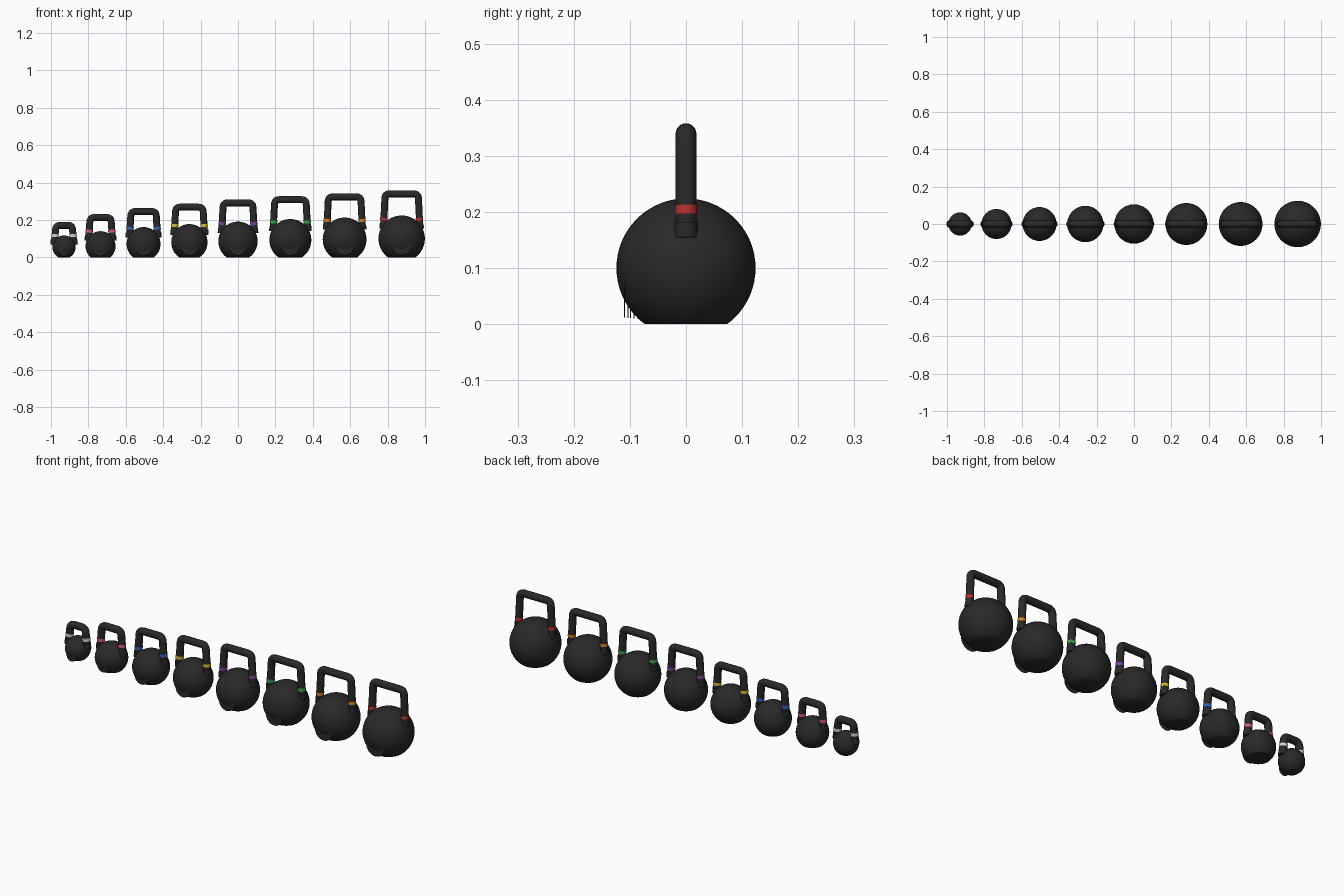
import bpy, bmesh, math
from mathutils import Matrix, Vector

cube = bpy.data.objects.get("Cube")
if cube:
    bpy.data.objects.remove(cube, do_unlink=True)


def material(name, rgb):
    m = bpy.data.materials.new(name)
    m.use_nodes = True
    m.diffuse_color = (*rgb, 1)
    m.node_tree.nodes["Principled BSDF"].inputs["Base Color"].default_value = (*rgb, 1)
    return m


BLACK = material("cast iron black", (0.022, 0.022, 0.022))


def finish(bm, name, mat, x):
    bmesh.ops.recalc_face_normals(bm, faces=bm.faces)
    mesh = bpy.data.meshes.new(name)
    bm.to_mesh(mesh)
    bm.free()
    ob = bpy.data.objects.new(name, mesh)
    bpy.context.collection.objects.link(ob)
    ob.location.x = x
    mesh.materials.append(mat)
    bpy.ops.object.select_all(action='DESELECT')
    ob.select_set(True)
    bpy.context.view_layer.objects.active = ob
    bpy.ops.object.shade_smooth_by_angle(angle=math.radians(40))
    return ob


def tube(name, path, radius, mat, x, sides=24):
    """Round bar swept along a path in the xz plane, with closed ends."""
    bm = bmesh.new()
    rings = []
    for i, p in enumerate(path):
        d = (path[min(i + 1, len(path) - 1)] - path[max(i - 1, 0)]).normalized()
        side = Vector((d.z, 0, -d.x))
        ring = []
        for k in range(sides):
            a = math.tau * k / sides
            ring.append(bm.verts.new(p + radius * (math.cos(a) * side + math.sin(a) * Vector((0, 1, 0)))))
        rings.append(ring)
    for a, b in zip(rings, rings[1:]):
        for k in range(sides):
            j = (k + 1) % sides
            bm.faces.new((a[k], a[j], b[j], b[k]))
    bm.faces.new(rings[0])
    bm.faces.new(rings[-1])
    return finish(bm, name, mat, x)


def body(x, r, centre):
    # ball with a flat cut base
    bm = bmesh.new()
    bmesh.ops.create_uvsphere(bm, u_segments=56, v_segments=32, radius=r,
                              matrix=Matrix.Translation((0, 0, centre)))
    cut = bmesh.ops.bisect_plane(bm, geom=bm.verts[:] + bm.edges[:] + bm.faces[:],
                                 plane_co=(0, 0, 0), plane_no=(0, 0, -1), clear_outer=True)
    rim = [e for e in cut["geom_cut"] if isinstance(e, bmesh.types.BMEdge)]
    bmesh.ops.edgeloop_fill(bm, edges=rim)
    finish(bm, "body", BLACK, x)


def front_disc(x, r):
    # thin round plate that the ball bulges through
    bm = bmesh.new()
    place = Matrix.Translation((0, -0.885 * r, 0.52 * r)) @ Matrix.Rotation(math.pi / 2, 4, 'X')
    bmesh.ops.create_cone(bm, cap_ends=True, segments=48, radius1=0.425 * r, radius2=0.425 * r,
                          depth=0.002, matrix=place)
    finish(bm, "front_disc", BLACK, x)


BAR = 0.0185


def kettlebell(x, r, centre, height, half, band_z, mat):
    body(x, r, centre)
    front_disc(x, r)

    # leg centre line, splayed outwards towards the bottom
    top = height - BAR
    foot = Vector((half - BAR + 0.009, 0, band_z - 0.05))
    shoulder = Vector((half - BAR, 0, top))
    leg = (shoulder - foot).normalized()

    def at(z):
        return foot + leg * ((z - foot.z) / leg.z)

    # handle with rounded shoulders
    bend = 0.024
    start, end = shoulder - leg * bend, shoulder - Vector((bend, 0, 0))
    right = [foot + leg * 0.004]
    for i in range(9):
        t = i / 8
        right.append(start.lerp(shoulder, t).lerp(shoulder.lerp(end, t), t))
    left = [Vector((-p.x, 0, p.z)) for p in reversed(right)]
    tube("handle", right + left, BAR, BLACK, x)

    # coloured bands and foot collars on both legs
    for s, label in ((1, "left"), (-1, "right")):
        def leg_part(name, z0, z1, rad, m):
            ends = [at(z0), at(z1)]
            tube(label + name, [Vector((s * p.x, 0, p.z)) for p in ends], rad, m, x)
        leg_part("_band", band_z - 0.008, band_z + 0.008, 0.0198, mat)
        leg_part("_collar", foot.z, foot.z + 0.027, 0.0212, BLACK)


# position, ball radius, ball centre, height, handle half width, band height, colour
SET = [
    (-0.93, 0.062, 0.055, 0.19, 0.062, 0.117, "white", (0.65, 0.65, 0.65)),
    (-0.735, 0.08, 0.06, 0.232, 0.074, 0.14, "pink", (0.7, 0.1, 0.22)),
    (-0.505, 0.0905, 0.0715, 0.264, 0.085, 0.156, "blue", (0.03, 0.12, 0.5)),
    (-0.26, 0.097, 0.081, 0.287, 0.091, 0.17, "yellow", (0.65, 0.5, 0.03)),
    (0.0, 0.105, 0.086, 0.31, 0.097, 0.18, "purple", (0.22, 0.05, 0.4)),
    (0.28, 0.112, 0.093, 0.327, 0.102, 0.19, "green", (0.04, 0.35, 0.08)),
    (0.57, 0.117, 0.096, 0.342, 0.105, 0.198, "orange", (0.7, 0.22, 0.02)),
    (0.875, 0.124, 0.1, 0.358, 0.107, 0.204, "red", (0.5, 0.03, 0.03)),
]
for *dims, colour, rgb in SET:
    kettlebell(*dims, material(colour + " band", rgb))
